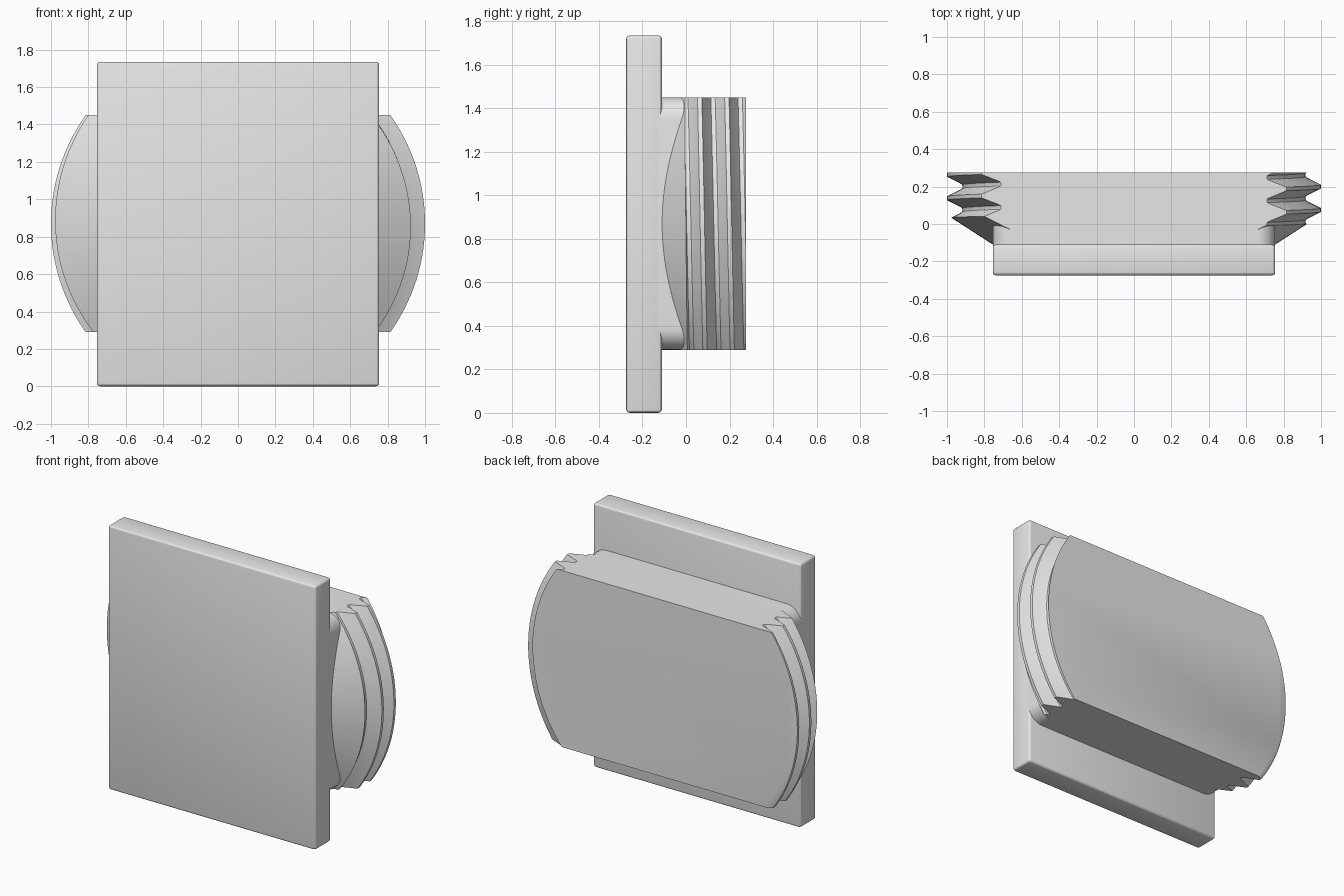
import bpy, bmesh, math

cube = bpy.data.objects.get("Cube")
if cube:
    bpy.data.objects.remove(cube, do_unlink=True)

GREY = (0.8, 0.8, 0.8, 1)
mat = bpy.data.materials.new("light grey")
mat.use_nodes = True
mat.diffuse_color = GREY
mat.node_tree.nodes["Principled BSDF"].inputs["Base Color"].default_value = GREY

MID_Z = 0.87        # height of the plug axis, which runs along y
HALF = 0.58         # half height of the plug between its flats
PITCH = 0.125
SEGMENTS = 144


def add_object(name, bm):
    bmesh.ops.recalc_face_normals(bm, faces=bm.faces)
    mesh = bpy.data.meshes.new(name)
    bm.to_mesh(mesh)
    bm.free()
    obj = bpy.data.objects.new(name, mesh)
    bpy.context.collection.objects.link(obj)
    mesh.materials.append(mat)
    return obj


def box(name, low, high, radius, steps, only_y_edges=False):
    """Box between two corners with rounded edges."""
    bm = bmesh.new()
    bmesh.ops.create_cube(bm, size=1)
    for v in bm.verts:
        v.co = [b if c > 0 else a for c, a, b in zip(v.co, low, high)]
    edges = [e for e in bm.edges if not only_y_edges
             or abs(e.verts[0].co.y - e.verts[1].co.y) > 0.01]
    if radius:
        bmesh.ops.bevel(bm, geom=edges, offset=radius, segments=steps,
                        profile=0.5, affect='EDGES')
    return add_object(name, bm)


def turned(name, row_count, point):
    """Closed solid around the plug axis; point(row, angle) gives (y, radius)."""
    bm = bmesh.new()
    grid = []
    for row in range(row_count):
        ring = []
        for i in range(SEGMENTS + 1):
            a = -math.pi / 2 + i * math.tau / SEGMENTS
            y, r = point(row, a)
            ring.append(bm.verts.new((r * math.cos(a), y, MID_Z + r * math.sin(a))))
        grid.append(ring)
    for low, high in zip(grid, grid[1:]):
        for i in range(SEGMENTS):
            bm.faces.new((low[i], low[i + 1], high[i + 1], high[i]))
    bmesh.ops.remove_doubles(bm, verts=bm.verts, dist=0.0001)
    bmesh.ops.holes_fill(bm, edges=[e for e in bm.edges if e.is_boundary], sides=0)
    return add_object(name, bm)


def intersect(obj, cutter):
    mod = obj.modifiers.new("trim", 'BOOLEAN')
    mod.operation = 'INTERSECT'
    mod.solver = 'EXACT'
    mod.object = cutter
    bpy.context.view_layer.objects.active = obj
    bpy.ops.object.modifier_apply(modifier=mod.name)
    bpy.data.objects.remove(cutter, do_unlink=True)


# Square front plate with softened edges
plate = box("front_plate", (-0.755, -0.275, 0), (0.755, -0.11, 1.735), 0.018, 3)

# Neck joining plate and plug, with rounded corners
neck = box("neck", (-0.755, -0.135, MID_Z - HALF), (0.755, 0, MID_Z + HALF),
           0.1, 8, only_y_edges=True)

# Helical thread: (fraction of pitch, radius) of one turn
TURN = [(-0.08, 1), (0.08, 1), (0.36, 0.93), (0.42, 0.919),
        (0.5, 0.917), (0.58, 0.919), (0.64, 0.93)]
ROWS = [(0.2 + (n + t) * PITCH, r) for n in range(-6, 5) for t, r in TURN]


def thread_point(row, angle):
    u, r = ROWS[row]
    y = u - PITCH * angle / math.tau
    if -0.25 < y < 0.32:
        return y, r
    return max(-0.25, min(0.32, y)), 0.95


plug = turned("threaded_plug", len(ROWS), thread_point)

# Trim the plug to a tapered lead-in and a flat back, then to its two flats
TAPER = [(-0.115, 0.747), (0.113, 1.1), (0.275, 1.1)]
intersect(plug, turned("taper_cutter", len(TAPER), lambda row, a: TAPER[row]))
intersect(plug, box("flat_cutter", (-2, -1, MID_Z - HALF), (2, 1, MID_Z + HALF), 0, 1))

# Smooth shading with crisp edges
bpy.ops.object.select_all(action='DESELECT')
for obj in (plate, neck, plug):
    obj.select_set(True)
bpy.context.view_layer.objects.active = plug
bpy.ops.object.shade_smooth_by_angle(angle=math.radians(28))
